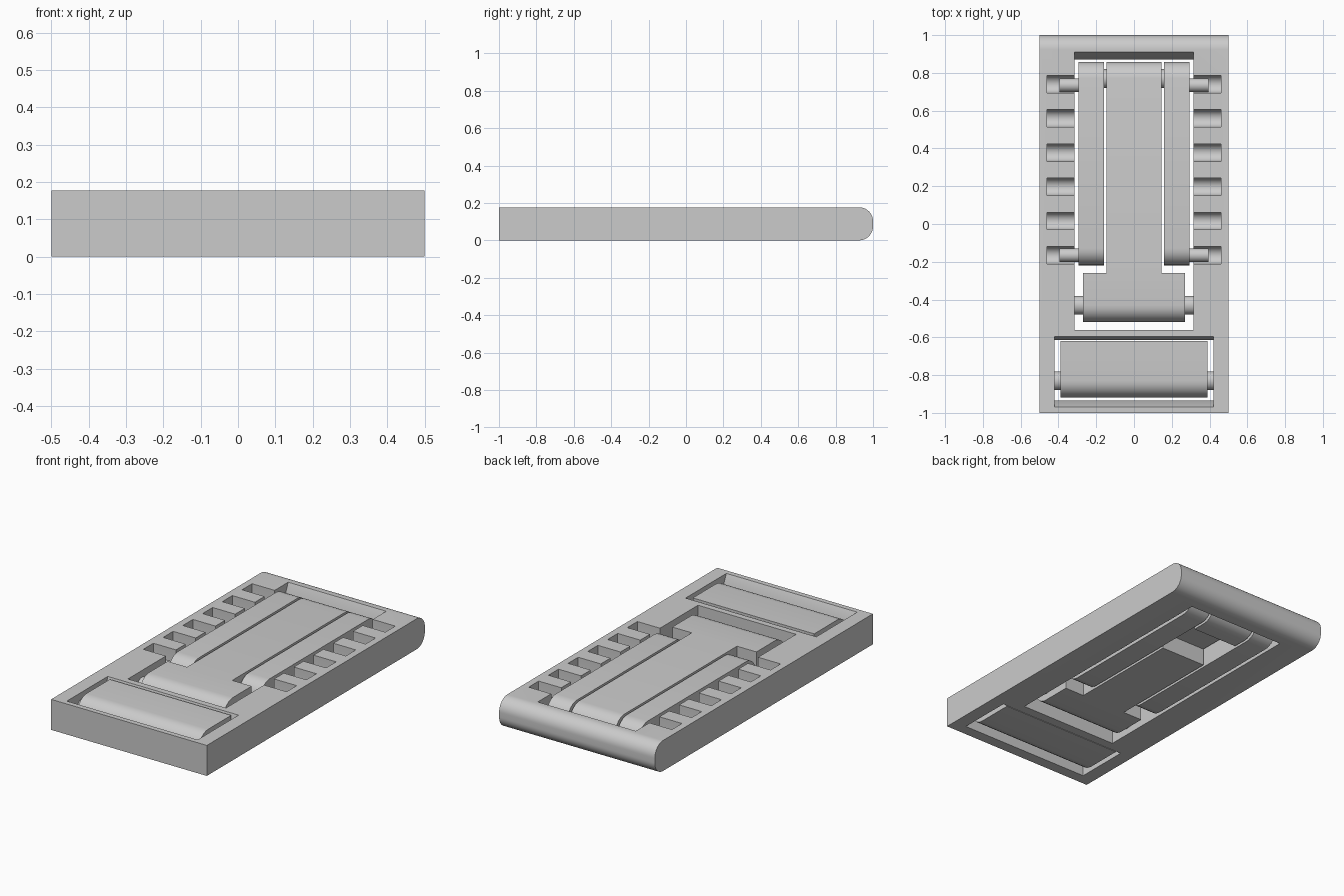
import bpy, bmesh
from math import sin, cos, radians

cube = bpy.data.objects.get("Cube")
if cube:
    bpy.data.objects.remove(cube, do_unlink=True)

H = 0.177          # overall thickness
MID = H / 2

grey = bpy.data.materials.new("light_grey")
grey.use_nodes = True
grey.diffuse_color = (0.6, 0.6, 0.6, 1)
bsdf = next(n for n in grey.node_tree.nodes if n.type == 'BSDF_PRINCIPLED')
bsdf.inputs["Base Color"].default_value = (0.6, 0.6, 0.6, 1)


def arc(y, z, r, start, end, steps=14):
    """Points of an arc in the side plane, angles in degrees."""
    angles = [radians(start + (end - start) * i / steps) for i in range(steps + 1)]
    return [(y + r * cos(a), z + r * sin(a)) for a in angles]


def extrude(name, profile, spans):
    """Extrude a side profile (y, z) along x over each span."""
    bm = bmesh.new()
    for x0, x1 in spans:
        face = bm.faces.new([bm.verts.new((x0, y, z)) for y, z in profile])
        new = bmesh.ops.extrude_face_region(bm, geom=[face])["geom"]
        moved = [v for v in new if isinstance(v, bmesh.types.BMVert)]
        bmesh.ops.translate(bm, verts=moved, vec=(x1 - x0, 0, 0))
    bmesh.ops.recalc_face_normals(bm, faces=bm.faces)
    mesh = bpy.data.meshes.new(name)
    bm.to_mesh(mesh)
    bm.free()
    mesh.materials.append(grey)
    ob = bpy.data.objects.new(name, mesh)
    bpy.context.collection.objects.link(ob)
    return ob


def cut(ob, cutter):
    """Subtract a cutter, bake the result and discard the cutter."""
    mod = ob.modifiers.new("cut", 'BOOLEAN')
    mod.operation, mod.solver, mod.object = 'DIFFERENCE', 'EXACT', cutter
    bpy.context.view_layer.update()
    graph = bpy.context.evaluated_depsgraph_get()
    mesh = bpy.data.meshes.new_from_object(ob.evaluated_get(graph))
    ob.modifiers.clear()
    ob.data = mesh
    bpy.data.objects.remove(cutter, do_unlink=True)


def both(x0, x1):
    return [(x0, x1), (-x1, -x0)]


def centred(x):
    return [(-x, x)]


def pin(name, y, r, spans):
    return extrude(name, arc(y, MID, r, 0, 345, 23), spans)


# Frame with a rounded back edge
R = 0.075
frame = extrude("frame", [(-1, 0)] + arc(1 - R, R, R, -90, 0)
                + arc(1 - R, H - R, R, 0, 90) + [(-1, H)], centred(0.5))

# Large opening with a sloped back wall
cut(frame, extrude("opening_cutter", [
    (-0.56, -0.1), (0.87, -0.1), (0.87, 0.08), (0.91, H), (0.91, 0.3), (-0.56, 0.3)],
    centred(0.315)))

# Front slot, wider at the top
cut(frame, extrude("slot_cutter", [
    (-0.935, -0.1), (-0.615, -0.1), (-0.615, 0.1), (-0.595, H), (-0.595, 0.3),
    (-0.97, 0.3), (-0.97, H), (-0.935, 0.1)], centred(0.42)))

# Rows of round-bottomed notches
for i in range(6):
    y = 0.74 - 0.181 * i
    cut(frame, extrude("notch_cutter", arc(y, MID, 0.046, 180, 360)
                       + [(y + 0.046, 0.3), (y - 0.046, 0.3)], both(0.30, 0.46)))

# Centre support: narrow blade and wide foot
blade = extrude("support_blade", [(-0.27, 0)] + arc(0.77, MID, MID, -90, 90)
                + [(-0.27, H)], centred(0.145))
cut(blade, extrude("recess_cutter", [(0.42, -0.1), (0.69, -0.1), (0.69, 0.1), (0.42, 0.1)],
                   centred(0.2)))
extrude("support_foot", [(-0.26, H)] + arc(-0.43, MID, MID, 90, 270) + [(-0.26, 0)],
        centred(0.27))
pin("support_axle", -0.43, 0.05, both(0.26, 0.33))

# Side arms, hinged to the blade, with pins resting in the notches
extrude("side_arms", arc(-0.13, MID, MID, 90, 270) + arc(0.77, MID, MID, -90, 90),
        both(0.16, 0.295))
pin("arm_hinge", 0.77, 0.05, both(0.13, 0.17))
for name, y in (("back_arm_pins", 0.735), ("front_arm_pins", -0.165)):
    pin(name, y, 0.036, both(0.28, 0.395))

# Front flap and its axle
extrude("flap", [(-0.619, H)] + arc(-0.83, MID, MID, 90, 270) + [(-0.619, 0)],
        centred(0.39))
pin("flap_axle", -0.83, 0.05, both(0.38, 0.435))

# Smooth curved faces while keeping edges sharp
bpy.ops.object.select_all(action='DESELECT')
for ob in bpy.context.scene.objects:
    if ob.type == 'MESH':
        ob.select_set(True)
        bpy.context.view_layer.objects.active = ob
bpy.ops.object.shade_smooth_by_angle(angle=radians(30))
